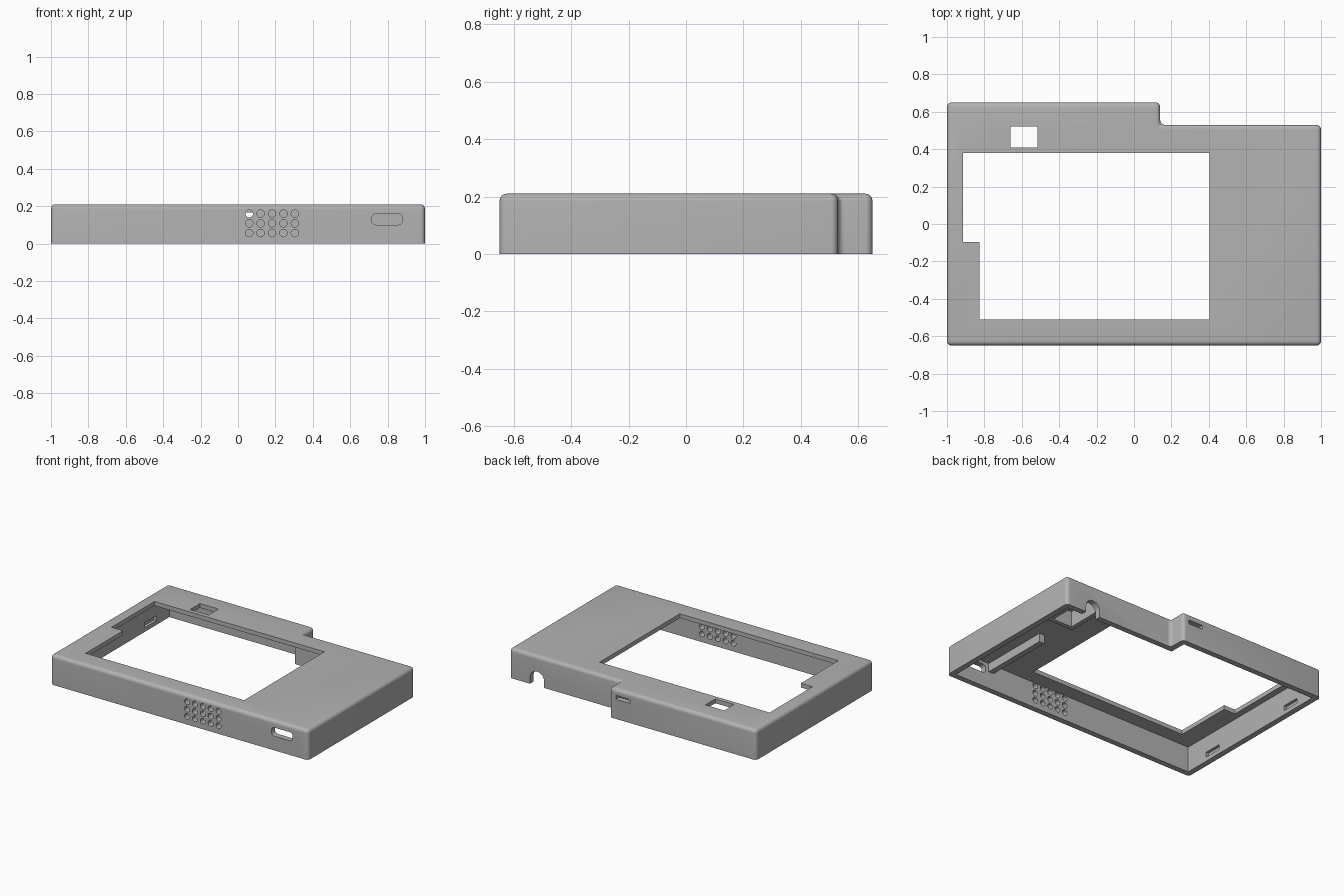
import bpy, bmesh
from math import sin, cos, pi
from mathutils import Vector

if "Cube" in bpy.data.objects:
    bpy.data.objects.remove(bpy.data.objects["Cube"])

grey = bpy.data.materials.new("mid grey plastic")
grey.use_nodes = True
COLOUR = (0.45, 0.45, 0.45, 1)
grey.diffuse_color = COLOUR
grey.node_tree.nodes["Principled BSDF"].inputs["Base Color"].default_value = COLOUR

HEIGHT, ROOF, WALL, ROUND = 0.21, 0.18, 0.04, 0.025
BACK, STEP_Y, STEP_X = 0.65, 0.53, 0.14


def add_prism(bm, points, axis, lo, hi):
    """Extrude a 2D outline along z, y or x."""
    place = {"z": lambda p: (p[0], p[1], lo),
             "y": lambda p: (p[0], lo, p[1]),
             "x": lambda p: (lo, p[0], p[1])}[axis]
    step = {"z": (0, 0, hi - lo), "y": (0, hi - lo, 0), "x": (hi - lo, 0, 0)}[axis]
    base = bm.faces.new([bm.verts.new(place(p)) for p in points])
    new = bmesh.ops.extrude_face_region(bm, geom=[base])["geom"]
    moved = [v for v in new if isinstance(v, bmesh.types.BMVert)]
    bmesh.ops.translate(bm, verts=moved, vec=step)


def make(name, prisms):
    bm = bmesh.new()
    for p in prisms:
        add_prism(bm, *p)
    bmesh.ops.recalc_face_normals(bm, faces=bm.faces)
    mesh = bpy.data.meshes.new(name)
    bm.to_mesh(mesh)
    bm.free()
    mesh.materials.append(grey)
    ob = bpy.data.objects.new(name, mesh)
    bpy.context.collection.objects.link(ob)
    return ob


def rect(a, b, c, d):
    return [(a, c), (b, c), (b, d), (a, d)]


def arc(cx, cy, r, start, end, n):
    return [(cx + r * cos(start + (end - start) * i / n),
             cy + r * sin(start + (end - start) * i / n)) for i in range(n + 1)]


def rounded_rect(a, b, c, d, r):
    centres = [(b - r, d - r), (a + r, d - r), (a + r, c + r), (b - r, c + r)]
    return [p for i, (x, y) in enumerate(centres)
            for p in arc(x, y, r, i * pi / 2, (i + 1) * pi / 2, 5)]


def stepped_outline(t):
    """Case footprint, shrunk inwards by t."""
    return [(-1 + t, -BACK + t), (1 - t, -BACK + t), (1 - t, STEP_Y - t),
            (STEP_X - t, STEP_Y - t), (STEP_X - t, BACK - t), (-1 + t, BACK - t)]


# Outer case, rounded everywhere except round the open bottom
case = make("case_shell", [(stepped_outline(0), "z", 0, HEIGHT)])
bm = bmesh.new()
bm.from_mesh(case.data)
edges = [e for e in bm.edges if max(v.co.z for v in e.verts) > 0.1]
bmesh.ops.bevel(bm, geom=edges, offset=ROUND, segments=6, profile=0.5, affect="EDGES")
bm.to_mesh(case.data)
bm.free()

# Openings
window = [(-0.825, -0.51), (0.405, -0.51), (0.405, 0.38),
          (-0.915, 0.38), (-0.915, -0.095), (-0.825, -0.095)]
holes = [(arc(0.06 + 0.061 * i, 0.056 + 0.052 * j, 0.02, 0, 2 * pi * 19 / 20, 19),
          "y", -0.7, -0.58) for i in range(5) for j in range(3)]
arch = [(0.84, -0.05)] + arc(0.785, 0.045, 0.055, 0, pi, 12) + [(0.73, -0.05)]
recesses = [(rect(y - 0.065, y + 0.065, 0.03, 0.065), "x", s * 0.94, s * 0.98)
            for s in (-1, 1) for y in (-0.37, 0.40)]
cutters = [
    make("cavity_cutter", [(stepped_outline(WALL), "z", -0.1, ROOF)]),
    make("window_cutter", [(window, "z", 0.1, 0.3),
                           (rect(-0.66, -0.515, 0.41, 0.52), "z", 0.1, 0.3)]),
    make("grille_cutter", holes),
    make("port_cutter", [(rounded_rect(0.715, 0.88, 0.1, 0.16, 0.024), "y", -0.7, -0.58),
                         (rect(-0.02, 0.09, 0.137, 0.165), "y", 0.58, 0.7),
                         (arch, "y", 0.46, 0.57)]),
    make("clip_recess_cutter", recesses),
]
for cutter in cutters:
    mod = case.modifiers.new("cut", "BOOLEAN")
    mod.operation, mod.solver, mod.object = "DIFFERENCE", "EXACT", cutter
bpy.context.view_layer.objects.active = case
case.select_set(True)
for mod in list(case.modifiers):
    bpy.ops.object.modifier_apply(modifier=mod.name)
for cutter in cutters:
    bpy.data.objects.remove(cutter)
bpy.ops.object.shade_smooth_by_angle(angle=pi / 6)

# Ribs under the roof
make("board_rail", [(rect(0.65, 0.69, -0.62, -0.11), "z", 0.12, ROOF + 0.005)])
make("socket_holder", [(rect(x, x + 0.03, 0.2, 0.46), "z", 0.07, ROOF + 0.005)
                       for x in (0.68, 0.86)])
make("socket_stop", [(rect(0.71, 0.86, 0.2, 0.23), "z", 0.07, ROOF + 0.005)])
